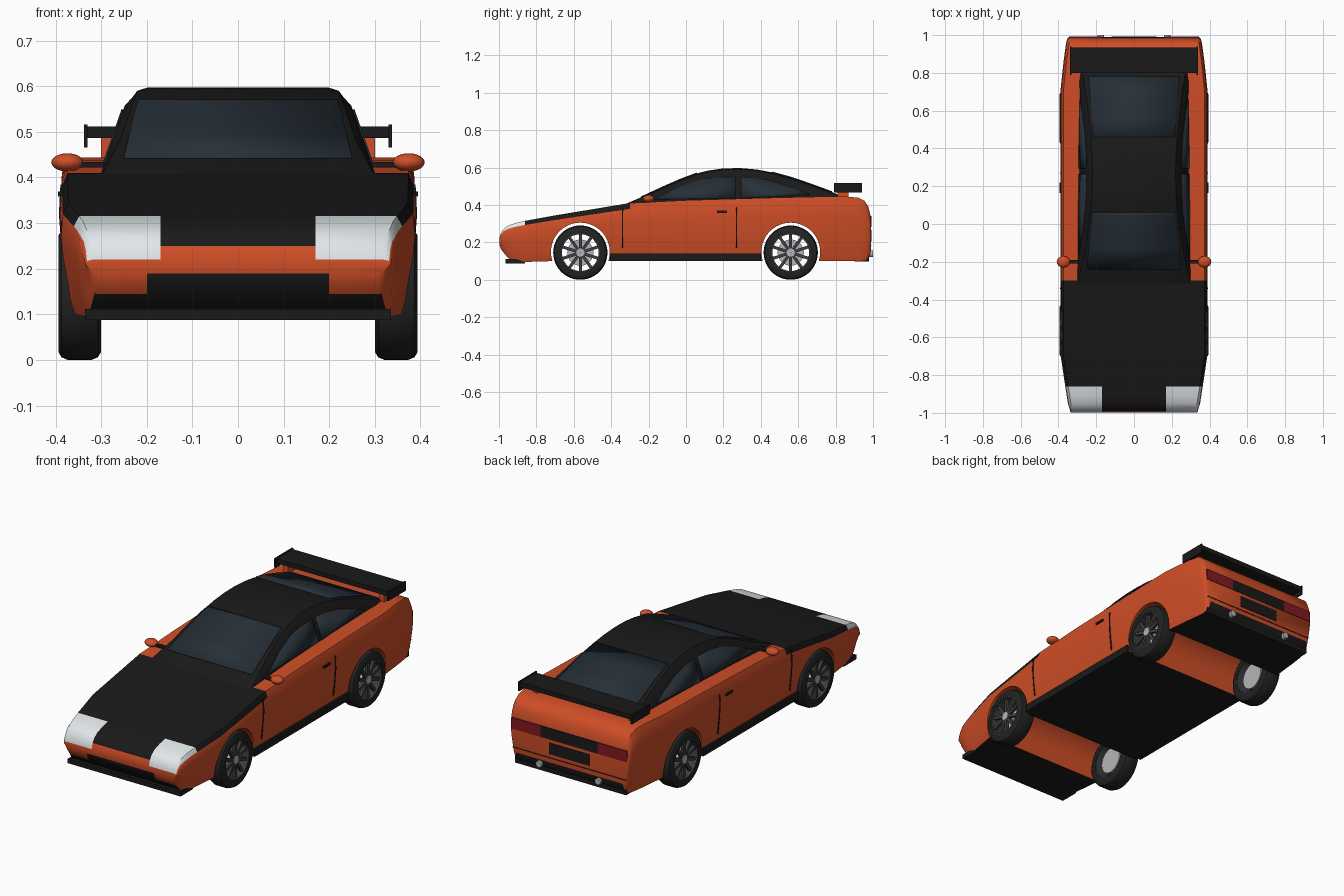
import bpy, bmesh, math
from mathutils import Matrix, Vector

if "Cube" in bpy.data.objects:
    bpy.data.objects.remove(bpy.data.objects["Cube"])


def mat(name, r, g, b):
    m = bpy.data.materials.new(name)
    m.diffuse_color = (r, g, b, 1)
    m.use_nodes = True
    m.node_tree.nodes["Principled BSDF"].inputs["Base Color"].default_value = m.diffuse_color
    return m


ORANGE = mat("orange_paint", .62, .075, .02)
BLACK = mat("black_trim", .01, .01, .01)
GLASS = mat("dark_glass", .02, .03, .04)
WHITE = mat("headlight_lens", .75, .8, .82)
RED = mat("tail_lens", .22, .01, .015)
SILVER = mat("silver", .45, .46, .48)
RUBBER = mat("rubber", .015, .016, .016)
ALLOY = mat("dark_alloy", .05, .05, .055)


def finish(name, bm, mats, mirror=False, angle=35):
    bmesh.ops.recalc_face_normals(bm, faces=bm.faces)
    me = bpy.data.meshes.new(name)
    bm.to_mesh(me)
    bm.free()
    for m in mats:
        me.materials.append(m)
    ob = bpy.data.objects.new(name, me)
    bpy.context.collection.objects.link(ob)
    bpy.ops.object.select_all(action='DESELECT')
    bpy.context.view_layer.objects.active = ob
    ob.select_set(True)
    bpy.ops.object.shade_smooth_by_angle(angle=math.radians(angle))
    if mirror:
        ob.modifiers.new("mirror", 'MIRROR').use_mirror_merge = False
    return ob


def add_box(bm, x0, x1, y0, y1, z0, z1, rot=Matrix()):
    m = Matrix.Translation(((x0+x1)/2, (y0+y1)/2, (z0+z1)/2)) @ Matrix.Diagonal((x1-x0, y1-y0, z1-z0, 1))
    bmesh.ops.create_cube(bm, size=1, matrix=rot @ m)


def box(name, m, x0, x1, y0, y1, z0, z1, mirror=False):
    bm = bmesh.new()
    add_box(bm, x0, x1, y0, y1, z0, z1)
    return finish(name, bm, [m], mirror)


def loft(rings, pick=None, cap=True, closed=False):
    bm = bmesh.new()
    vs = [[bm.verts.new(p) for p in r] for r in rings]
    n = len(vs[0])
    for i in range(len(vs) if closed else len(vs) - 1):
        a, b = vs[i], vs[(i + 1) % len(vs)]
        for j in range(n):
            k = (j + 1) % n
            f = bm.faces.new((a[j], a[k], b[k], b[j]))
            if pick:
                f.material_index = pick(f.calc_center_median(), min(j, n - 1 - j))
    if cap:
        bm.faces.new(vs[0])
        bm.faces.new(vs[-1])
    return bm


def sheet(name, m, pts_rows, mirror=False):
    # thin panel made from rows of points
    bm = bmesh.new()
    if len(pts_rows) == 1:
        bm.faces.new([bm.verts.new(p) for p in pts_rows[0]])
    else:
        rows = [[bm.verts.new(p) for p in r] for r in pts_rows]
        for a, b in zip(rows, rows[1:]):
            bm.faces.new((a[0], a[1], b[1], b[0]))
    ob = finish(name, bm, [m], mirror)
    s = ob.modifiers.new("thickness", 'SOLIDIFY')
    s.thickness, s.offset = .006, 0


def lerp(table, t):
    for a, b in zip(table, table[1:]):
        if t <= b[0]:
            return a[1] + (b[1] - a[1]) * (t - a[0]) / (b[0] - a[0])
    return table[-1][1]


# body shell: stations of (y, bottom z, top z, half width)
STATIONS = [(-.998, .19, .22, .335), (-.99, .165, .25, .338), (-.975, .145, .272, .342), (-.95, .115, .29, .35),
            (-.91, .095, .304, .356), (-.86, .095, .315, .364), (-.7, .1, .344, .388), (-.3, .1, .41, .39),
            (0, .1, .425, .39), (.4, .1, .437, .39), (.7, .1, .444, .39), (.86, .1, .444, .373),
            (.92, .1, .439, .365), (.955, .103, .422, .36), (.975, .115, .39, .355), (.985, .135, .35, .35),
            (.989, .16, .31, .345)]


def body_ring(y, zb, zt, w):
    h = zt - zb
    half = [(0, zb), (.2, zb), (w - .028, zb), (w - .018, zb + .12*h), (w - .006, zb + .45*h), (w, zb + .7*h),
            (w - .004, zb + .9*h), (w - .016, zt), (.17, zt), (0, zt)]
    return [(x, y, z) for x, z in half] + [(-x, y, z) for x, z in half[-2:0:-1]]


def body_mat(c, k):
    if k >= 6 and c.y < -.86 and k < 8:
        return 2                                   # headlights
    if k >= 6 and -.992 < c.y < -.3:
        return 1                                   # bonnet
    if k <= 1 and (c.y > -.975 or k == 0):
        return 1                                   # grille and underside
    return 0


body = finish("body_shell", loft([body_ring(*s) for s in STATIONS], body_mat), [ORANGE, BLACK, WHITE])

# wheel tunnels cut across the body
WHEEL_Y = (-.565, .56)
for y in WHEEL_Y:
    bm = bmesh.new()
    bmesh.ops.create_cone(bm, cap_ends=True, segments=64, radius1=.157, radius2=.157, depth=1,
                          matrix=Matrix.Translation((0, y, .148)) @ Matrix.Rotation(math.pi/2, 4, 'Y'))
    cutter = finish("wheel_tunnel_cutter", bm, [ORANGE])
    cutter.hide_render = True
    mod = body.modifiers.new("tunnel", 'BOOLEAN')
    mod.operation, mod.object, mod.solver = 'DIFFERENCE', cutter, 'EXACT'
    bpy.context.view_layer.objects.active = body
    bpy.ops.object.modifier_apply(modifier=mod.name)
    bpy.data.objects.remove(cutter)
bpy.ops.object.select_all(action='DESELECT')
body.select_set(True)
bpy.ops.object.shade_smooth_by_angle(angle=math.radians(35))

# cabin: roof line of (y, z), sides lean inwards
ROOF = [(-.33, .402), (-.24, .441), (-.13, .492), (-.03, .536), (.05, .566), (.12, .584), (.2, .595), (.29, .597),
        (.38, .589), (.46, .574), (.56, .547), (.66, .513), (.78, .469), (.84, .443)]


def side_x(z):
    return .3 - .35 * (z - .41)


def cabin_ring(y, zt):
    r = min(.04, (zt - .39) * .4)
    w = side_x(zt)
    half = [(.303, .39), (side_x(zt - r), zt - r), (w - .1*r, zt - .5*r), (w - .35*r, zt - .17*r), (w - .9*r, zt)]
    return [(x, y, z) for x, z in half] + [(-x, y, z) for x, z in half[::-1]]


finish("cabin", loft([cabin_ring(*p) for p in ROOF]), [BLACK])

# windscreen and rear window follow the roof line
for name, y0, y1, w0, w1 in (("windscreen", -.24, .06, .25, .218), ("rear_window", .46, .78, .215, .24)):
    ys = [y0] + [p[0] for p in ROOF if y0 < p[0] < y1] + [y1]
    rows = []
    for y in ys:
        w = w0 + (w1 - w0) * (y - y0) / (y1 - y0)
        rows.append([(-w, y, lerp(ROOF, y) + .001), (w, y, lerp(ROOF, y) + .001)])
    sheet(name, GLASS, rows)

# side windows
for name, pts in (("front_side_window", [(-.17, .43), (-.03, .497), (.08, .535), (.17, .547), (.265, .549), (.265, .437)]),
                  ("rear_side_window", [(.295, .549), (.38, .542), (.47, .525), (.58, .488), (.66, .455), (.295, .436)])):
    sheet(name, GLASS, [[(side_x(z) + .001, y, z) for y, z in pts]], True)

# door seams, handles, sills
SIDE = [(.1, .362), (.138, .372), (.245, .384), (.325, .39), (.39, .386)]
for y in (-.34, .27):
    sheet("door_seam", BLACK, [[(lerp(SIDE, z), y - .003, z), (lerp(SIDE, z), y + .003, z)]
                               for z in (.17, .245, .32, .385)], True)
box("door_handle", BLACK, .38, .395, .165, .22, .358, .369, True)
box("side_sill", BLACK, .33, .383, -.405, .40, .1, .14, True)

# door mirrors
bm = bmesh.new()
bmesh.ops.create_uvsphere(bm, u_segments=24, v_segments=14, radius=1,
                          matrix=Matrix.Translation((.374, -.2, .433)) @ Matrix.Diagonal((.035, .03, .02, 1)))
finish("door_mirror", bm, [ORANGE], True, 60)
box("mirror_stalk", BLACK, .28, .36, -.21, -.19, .422, .434, True)

# rear wing
box("wing_blade", BLACK, -.333, .333, .80, .935, .487, .512)
box("wing_end_plate", BLACK, .33, .338, .79, .94, .466, .516, True)
box("wing_support", ORANGE, .27, .3, .81, .87, .43, .49, True)

# tail: lamps, centre strip, plate, bumper seam, splitter, exhausts
box("tail_lamp", RED, .17, .343, .96, .992, .283, .342, True)
box("tail_centre_strip", BLACK, -.17, .17, .96, .991, .283, .342)
box("rear_plate_panel", BLACK, -.12, .12, .97, .992, .205, .265)
box("rear_bumper_seam", BLACK, -.335, .335, .97, .9905, .182, .187)
box("rear_diffuser", BLACK, -.33, .33, .9, .978, .098, .132)
box("front_splitter", BLACK, -.335, .335, -.965, -.86, .088, .112)
bm = bmesh.new()
bmesh.ops.create_cone(bm, cap_ends=True, segments=24, radius1=.017, radius2=.017, depth=.08,
                      matrix=Matrix.Translation((.175, .96, .138)) @ Matrix.Rotation(math.pi/2, 4, 'X'))
finish("exhaust_tip", bm, [SILVER], True)


# wheels, turned around the x axis
def lathe(name, m, profile, n=48):
    rings = [[(x, r * math.cos(a), r * math.sin(a)) for x, r in profile]
             for a in (2 * math.pi * i / n for i in range(n))]
    return finish(name, loft(rings, cap=False, closed=True), [m])


bm = bmesh.new()
for i in range(10):
    add_box(bm, .02, .036, -.008, .008, .012, .102, Matrix.Rotation(i * math.pi / 5, 4, 'X'))
parts = [lathe("tyre", RUBBER, [(-.047, .103), (-.047, .127), (-.04, .139), (-.026, .145), (.026, .145),
                                (.04, .139), (.047, .127), (.047, .103)]),
         lathe("rim", ALLOY, [(.045, .106), (.045, .098), (-.045, .098), (-.045, .106)]),
         finish("spokes", bm, [ALLOY]),
         lathe("hub", SILVER, [(-.03, .001), (-.03, .022), (.04, .022), (.04, .001)], 24),
         lathe("brake_disc", SILVER, [(-.03, .001), (-.03, .07), (-.02, .07), (-.02, .001)])]
for p in parts:
    for s in (1, -1):
        for y in WHEEL_Y:
            ob = p.copy()
            bpy.context.collection.objects.link(ob)
            ob.location = (s * .347, y, .145)
            ob.rotation_euler.z = 0 if s > 0 else math.pi
    bpy.data.objects.remove(p)
